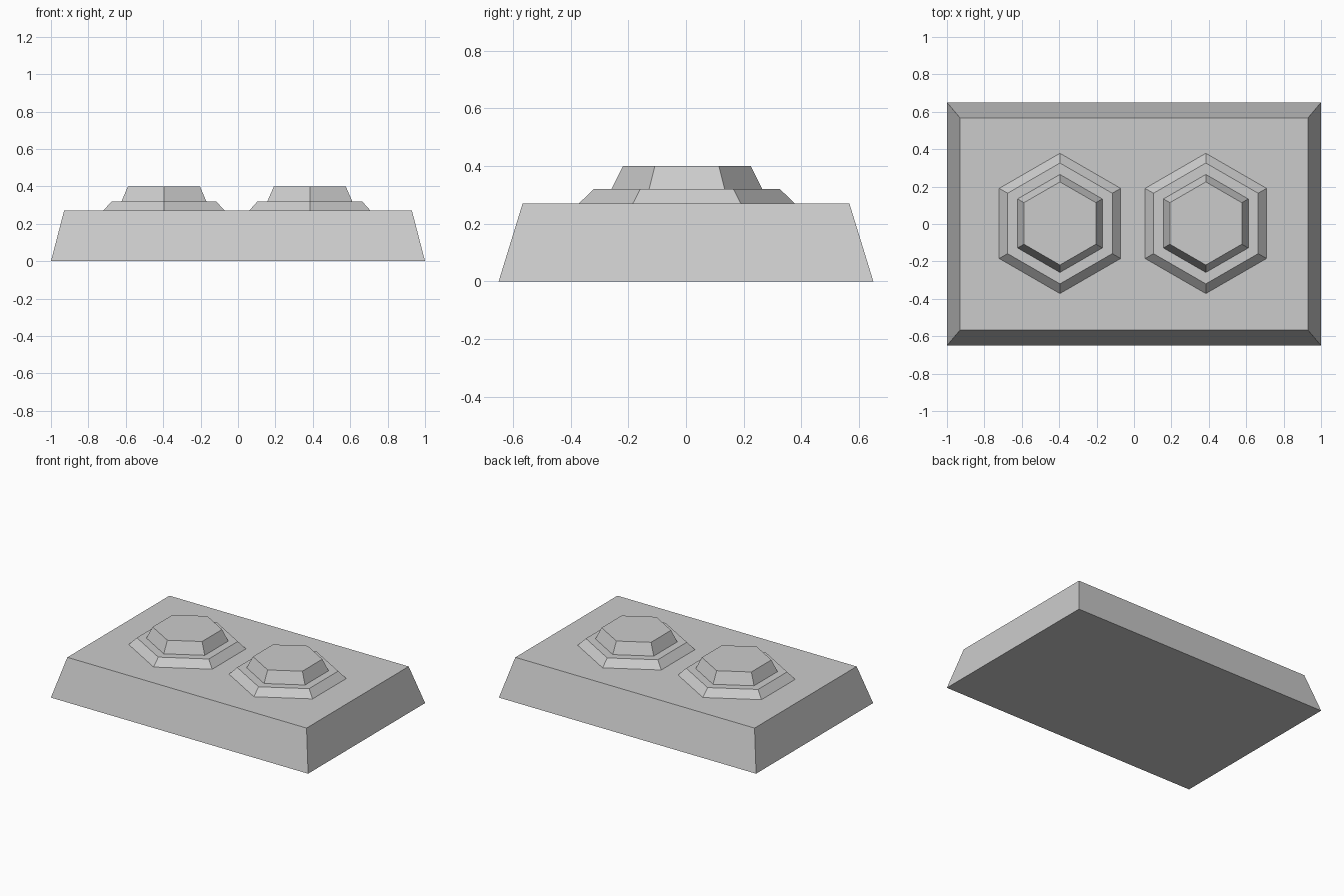
import bpy
import bmesh
from math import sin, cos, radians

if "Cube" in bpy.data.objects:
    bpy.data.objects.remove(bpy.data.objects["Cube"], do_unlink=True)

# Single grey material
grey = bpy.data.materials.new("light grey")
grey.use_nodes = True
colour = (0.6, 0.6, 0.6, 1)
grey.diffuse_color = colour
grey.node_tree.nodes["Principled BSDF"].inputs["Base Color"].default_value = colour


def rectangle(half_x, half_y, z):
    return [(sx * half_x, sy * half_y, z)
            for sx, sy in ((-1, -1), (1, -1), (1, 1), (-1, 1))]


def hexagon(radius, z):
    # corners point along y
    return [(radius * cos(radians(30 + 60 * i)),
             radius * sin(radians(30 + 60 * i)), z) for i in range(6)]


def loft(name, rings, location=(0, 0, 0)):
    """Closed flat-faced solid through a stack of rings."""
    bm = bmesh.new()
    loops = [[bm.verts.new(p) for p in ring] for ring in rings]
    n = len(loops[0])
    for low, high in zip(loops, loops[1:]):
        for i in range(n):
            j = (i + 1) % n
            bm.faces.new((low[i], low[j], high[j], high[i]))
    bm.faces.new(loops[0][::-1])
    bm.faces.new(loops[-1])
    mesh = bpy.data.meshes.new(name)
    bm.to_mesh(mesh)
    bm.free()
    mesh.materials.append(grey)
    obj = bpy.data.objects.new(name, mesh)
    obj.location = location
    bpy.context.collection.objects.link(obj)
    return obj


# Tapered rectangular base
BASE_TOP = 0.27
loft("base_block", [rectangle(1, 0.65, 0), rectangle(0.93, 0.567, BASE_TOP)])

# Two stepped hexagonal studs: wide collar, then a narrower cap
for side, x in (("right", -0.396), ("left", 0.384)):
    loft(side + "_stud",
         [hexagon(0.375, 0), hexagon(0.323, 0.05),
          hexagon(0.262, 0.05), hexagon(0.222, 0.13)],
         (x, 0.003, BASE_TOP))
